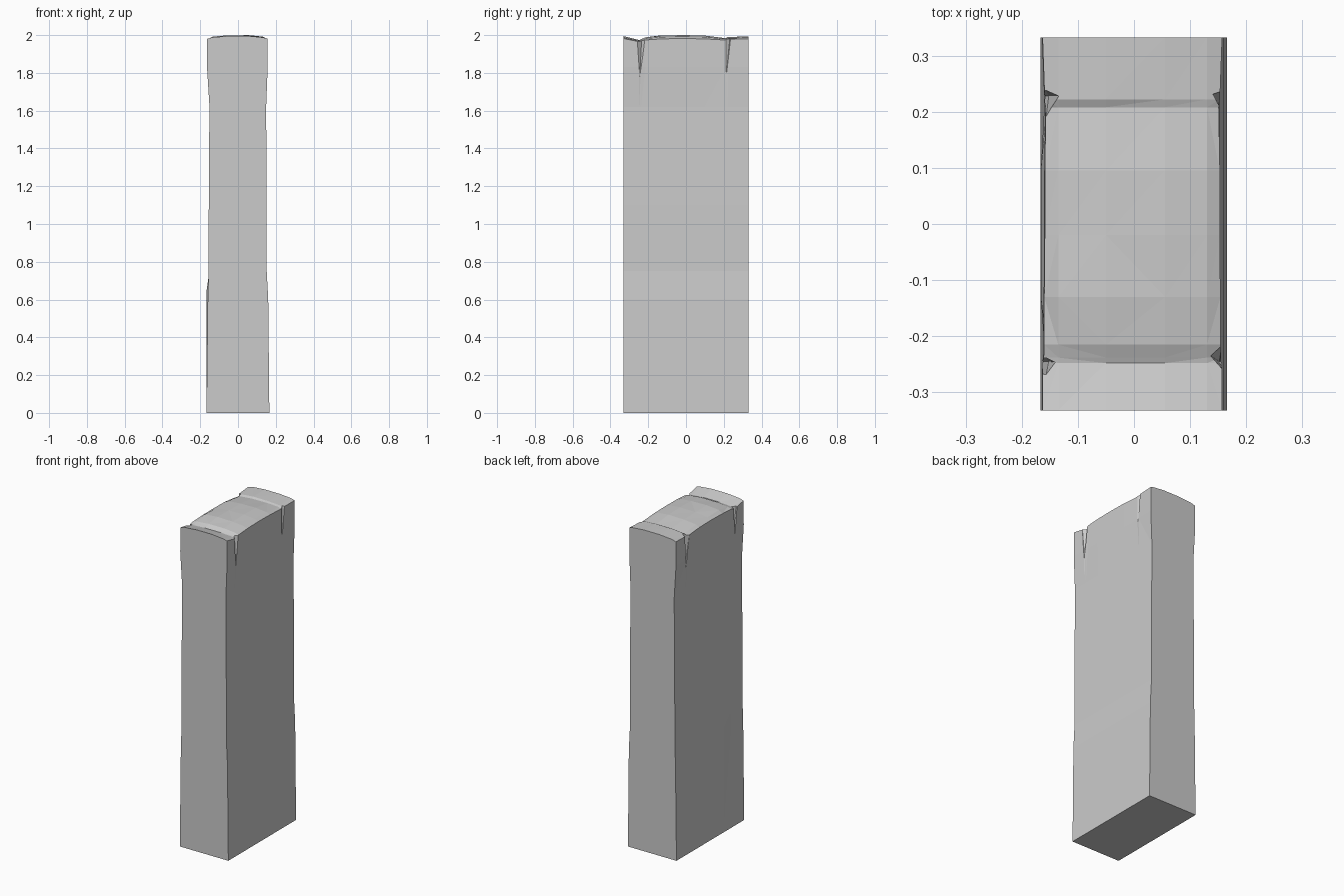
import bpy, bmesh

if "Cube" in bpy.data.objects:
    bpy.data.objects.remove(bpy.data.objects["Cube"])

# Side profiles (z, x) shared along the slab
LEFT = [(0, -.167), (.6, -.160), (.72, -.156), (1.05, -.155), (1.4, -.153), (1.62, -.151), (1.83, -.164)]
RIGHT = [(0, .166), (.6, .160), (.75, .152), (1.1, .152), (1.4, .150), (1.62, .149), (1.83, .157)]
TOP_X = [-.163, -.135, -.05, .055, .13, .157]

# Stations along the slab: y, inward shift of the upper sides, heights across the top
STATIONS = [
    (-.332, .000, (1.980, 1.988, 1.995, 1.995, 1.988, 1.982)),
    (-.248, .000, (1.965, 1.970, 1.974, 1.974, 1.970, 1.965)),
    (-.238, .002, (1.965, 1.972, 1.978, 1.978, 1.972, 1.965)),
    (-.215, .003, (1.972, 1.980, 1.988, 1.988, 1.981, 1.974)),
    (-.130, .003, (1.976, 1.992, 1.999, 1.997, 1.990, 1.980)),
    (-.020, .004, (1.978, 1.988, 1.997, 2.000, 1.992, 1.982)),
    (.095, .004, (1.976, 1.988, 1.996, 1.998, 1.990, 1.980)),
    (.208, .006, (1.965, 1.975, 1.983, 1.984, 1.980, 1.974)),
    (.222, .004, (1.972, 1.982, 1.990, 1.989, 1.984, 1.978)),
    (.332, .000, (1.978, 1.986, 1.993, 1.993, 1.987, 1.980)),
]


def make_object(name, bm):
    bmesh.ops.recalc_face_normals(bm, faces=bm.faces)
    mesh = bpy.data.meshes.new(name)
    bm.to_mesh(mesh)
    bm.free()
    obj = bpy.data.objects.new(name, mesh)
    bpy.context.collection.objects.link(obj)
    return obj


# Stone slab: lofted through the stations
bm = bmesh.new()
rings = []
for y, inset, tops in STATIONS:
    ring = []
    for z, x in RIGHT:
        ring.append((x - (inset if z > 1.7 else 0), z))
    for x, z in reversed(list(zip(TOP_X, tops))):
        ring.append((x - inset * (1 if x > .15 else -1 if x < -.15 else 0), z))
    for z, x in reversed(LEFT):
        chip = .006 if z == .6 and -.2 < y < .1 else 0   # small ledge on the left face
        ring.append((x - chip + (inset if z > 1.7 else 0), z + chip * 8))
    rings.append([bm.verts.new((x, y, z)) for x, z in ring])
n = len(rings[0])
for a, b in zip(rings, rings[1:]):
    for i in range(n):
        j = (i + 1) % n
        bm.faces.new((a[i], a[j], b[j], b[i]))
bm.faces.new(rings[0])
bm.faces.new(rings[-1])
bmesh.ops.triangulate(bm, faces=[f for f in bm.faces if len(f.verts) == 4])
slab = make_object("stone_slab", bm)


# Wedge-shaped cracks at the upper side edges
def crack(side, y1, y2, y_in, x_in, y_tip, z_tip):
    bm = bmesh.new()
    top = 2.03
    points = [(x_in, y_in, top), (.158, y1, top), (.158, y2, top), (.2, y1, top),
              (.2, y2, top), (.152, y_tip, z_tip), (.2, y_tip, z_tip)]
    for x, y, z in points:
        bm.verts.new((side * x, y, z))
    bmesh.ops.convex_hull(bm, input=bm.verts)
    cutter = make_object("crack_cutter", bm)
    mod = slab.modifiers.new("crack", 'BOOLEAN')
    mod.operation = 'DIFFERENCE'
    mod.solver = 'EXACT'
    mod.object = cutter
    bpy.context.view_layer.objects.active = slab
    bpy.ops.object.modifier_apply(modifier=mod.name)
    bpy.data.objects.remove(cutter)


crack(1, -.262, -.208, -.232, .132, -.245, 1.78)
crack(1, .198, .243, .236, .138, .212, 1.77)
crack(-1, -.276, -.236, -.247, .136, -.245, 1.80)
crack(-1, .180, .241, .228, .130, .228, 1.78)
